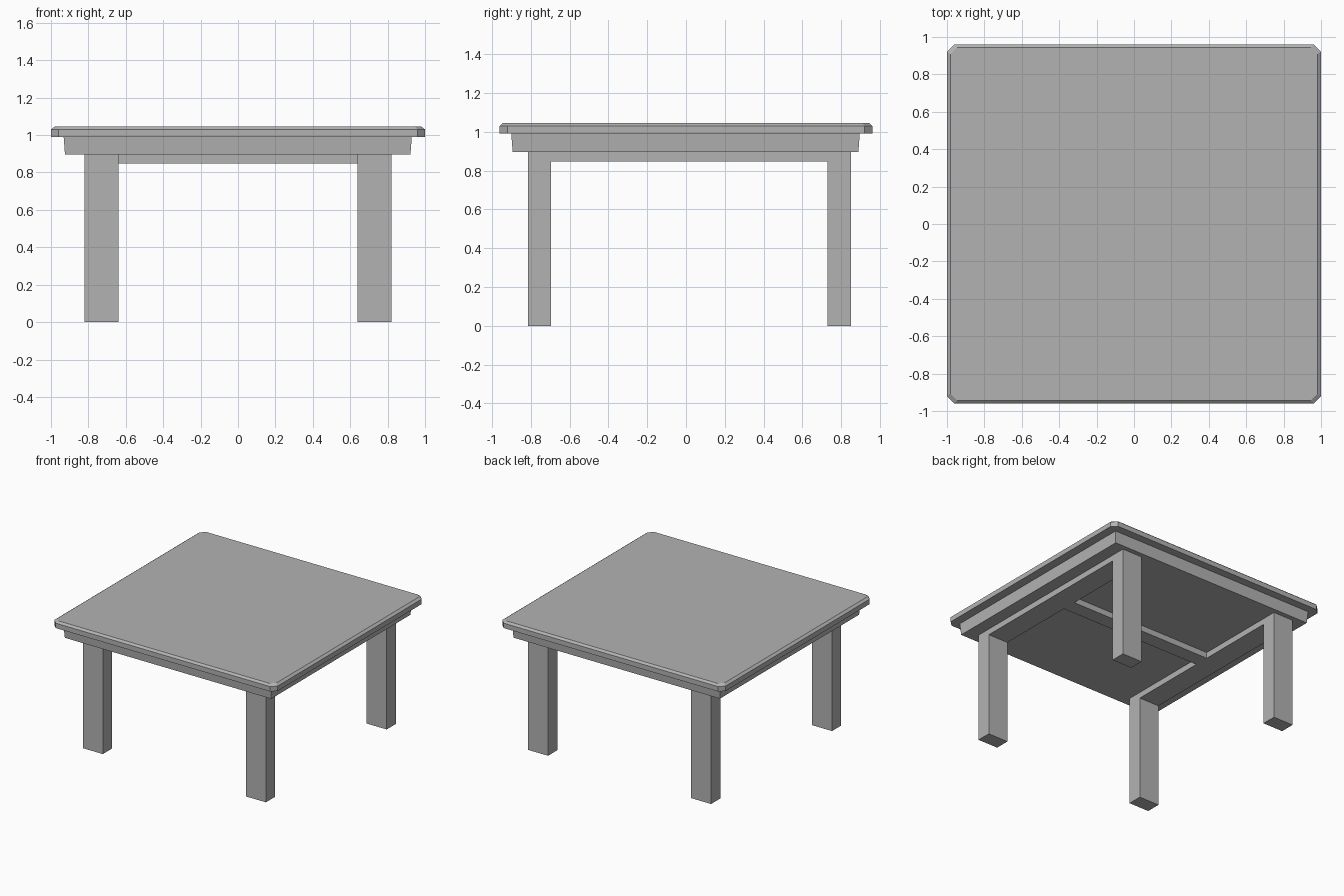
import bpy
import bmesh

cube = bpy.data.objects.get("Cube")
if cube:
    bpy.data.objects.remove(cube, do_unlink=True)

# Single flat grey
GREY = (0.45, 0.45, 0.45, 1.0)
grey = bpy.data.materials.new("plain grey")
grey.use_nodes = True
grey.diffuse_color = GREY
grey.node_tree.nodes["Principled BSDF"].inputs["Base Color"].default_value = GREY


def loft(name, rings):
    """Closed solid through a stack of (outline, height) rings."""
    bm = bmesh.new()
    loops = [[bm.verts.new((x, y, z)) for x, y in outline] for outline, z in rings]
    n = len(loops[0])
    for low, high in zip(loops, loops[1:]):
        for i in range(n):
            j = (i + 1) % n
            bm.faces.new((low[i], low[j], high[j], high[i]))
    bm.faces.new(loops[0][::-1])
    bm.faces.new(loops[-1])
    bmesh.ops.recalc_face_normals(bm, faces=bm.faces)
    mesh = bpy.data.meshes.new(name)
    bm.to_mesh(mesh)
    bm.free()
    mesh.materials.append(grey)
    obj = bpy.data.objects.new(name, mesh)
    bpy.context.collection.objects.link(obj)
    return obj


def rect(x0, x1, y0, y1):
    return [(x0, y0), (x1, y0), (x1, y1), (x0, y1)]


def clipped(x, y, c):
    """Rectangle of half sizes x, y with corners cut by c."""
    return [(x - c, -y), (x, c - y), (x, y - c), (x - c, y),
            (c - x, y), (-x, y - c), (-x, c - y), (c - x, -y)]


def box(name, x0, x1, y0, y1, z0, z1):
    return loft(name, [(rect(x0, x1, y0, y1), z0), (rect(x0, x1, y0, y1), z1)])


TOP_Z, APRON_Z, RAIL_Z = 0.99, 0.895, 0.847
INNER, OUTER = 0.64, 0.82
FRONT, BACK = (-0.814, -0.696), (0.73, 0.85)

# Tabletop with cut corners and a bevelled upper edge
loft("tabletop", [(clipped(1.0, 0.96, 0.04), TOP_Z),
                  (clipped(1.0, 0.96, 0.04), 1.03),
                  (clipped(0.98, 0.943, 0.035), 1.045)])

# Solid apron, slightly wider at the top
loft("apron", [(rect(-0.925, 0.922, -0.893, 0.888), APRON_Z),
               (rect(-0.932, 0.929, -0.9, 0.895), TOP_Z)])

# Legs and the side rails joining them
for side, x0, x1 in (("left", INNER, OUTER), ("right", -OUTER, -INNER)):
    box("front_leg_" + side, x0, x1, *FRONT, 0, APRON_Z)
    box("back_leg_" + side, x0, x1, *BACK, 0, APRON_Z)
    box("side_rail_" + side, x0, x1, FRONT[1], BACK[0], RAIL_Z, APRON_Z)

# Rail across the middle
box("cross_rail", -INNER, INNER, -0.045, 0.075, RAIL_Z, APRON_Z)
